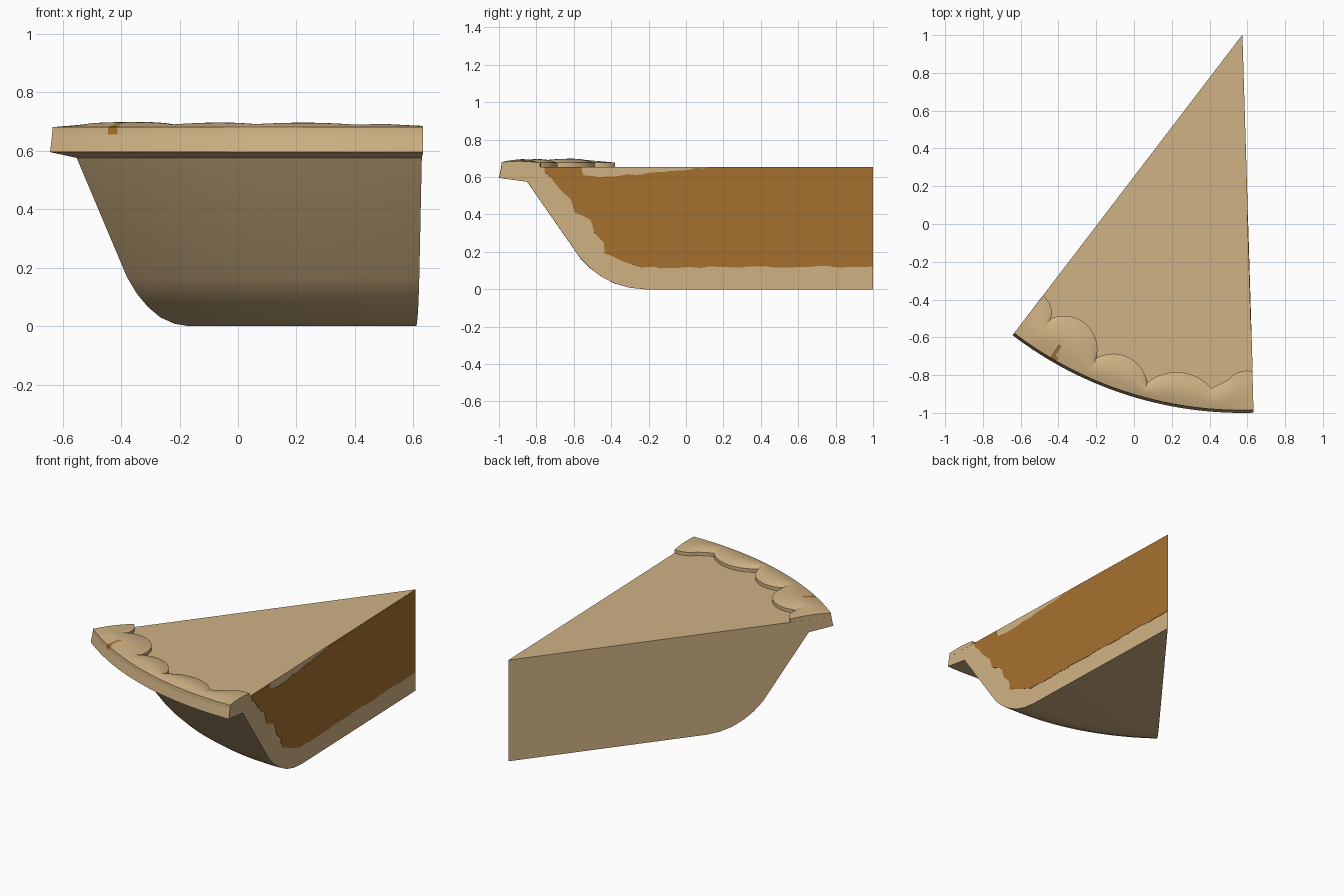
import bpy, bmesh, math, random
from mathutils import Vector

if "Cube" in bpy.data.objects:
    bpy.data.objects.remove(bpy.data.objects["Cube"])

random.seed(4)
APEX = Vector((0.572, 1.0))
TH_L, TH_R = math.radians(-37.4), math.radians(1.75)


def material(name, rgb):
    m = bpy.data.materials.new(name)
    m.diffuse_color = (*rgb, 1)
    m.use_nodes = True
    m.node_tree.nodes["Principled BSDF"].inputs["Base Color"].default_value = m.diffuse_color
    return m


CRUST = material("baked_pastry", (0.63, 0.445, 0.231))
FILL = material("brown_filling", (0.378, 0.162, 0.027))


def polar(r, th, z):
    return (APEX.x + r * math.sin(th), APEX.y - r * math.cos(th), z)


def finish(bm, name, mats, angle=30):
    bmesh.ops.remove_doubles(bm, verts=bm.verts, dist=1e-5)
    bmesh.ops.recalc_face_normals(bm, faces=bm.faces)
    me = bpy.data.meshes.new(name)
    bm.to_mesh(me)
    bm.free()
    for m in mats:
        me.materials.append(m)
    me.shade_smooth()
    me.set_sharp_from_angle(angle=math.radians(angle))
    ob = bpy.data.objects.new(name, me)
    bpy.context.collection.objects.link(ob)
    return ob


# Wedge: dish-shaped profile swept around the tip
profile = [(0, 0), (1.22, 0), (1.30, 0.008), (1.38, 0.030), (1.45, 0.066),
           (1.51, 0.110), (1.565, 0.165), (1.85, 0.575), (2.0, 0.595),
           (1.993, 0.63), (1.988, 0.655), (0, 0.655)]
bm = bmesh.new()
STEPS = 32
rings = []
for i in range(STEPS + 1):
    th = TH_L + (TH_R - TH_L) * i / STEPS
    rings.append([bm.verts.new(polar(r, th, z)) for r, z in profile])
for a, b in zip(rings, rings[1:]):
    for k in range(len(profile) - 1):
        if k == 0:
            bm.faces.new((a[0], a[1], b[1]))
        elif k == len(profile) - 2:
            bm.faces.new((a[k], a[k + 1], b[k]))
        else:
            bm.faces.new((a[k], a[k + 1], b[k + 1], b[k]))
bm.faces.new(rings[0])
bm.faces.new(rings[-1])
finish(bm, "pie_wedge", [CRUST])


# Crimped rim: scalloped inner edge made of arcs, domed towards the middle
def arc(a, b, h, n=18):
    a, b = Vector(a), Vector(b)
    d = b - a
    c = d.length
    nrm = Vector((-d.y, d.x)).normalized()
    if h < 0.002:
        return [a + d * i / n for i in range(n + 1)]
    rad = (c * c / 4 + h * h) / (2 * h)
    centre = (a + b) / 2 + nrm * (h - rad)
    half = math.atan2(c / 2, rad - h)
    return [centre + rad * (nrm * math.cos(t) + d / c * math.sin(t))
            for t in (half * (2 * i / n - 1) for i in range(n + 1))]


def angle_of(p):
    return math.atan2(p.x - APEX.x, APEX.y - p.y)


corners = [(-0.482, -0.38), (-0.44, -0.50), (-0.20, -0.71), (0.07, -0.84),
           (0.41, -0.87), (0.50, -0.825), (0.627, -0.78)]
bulges = [0.02, 0.10, 0.078, 0.07, 0.0, 0.02]
crown = [0.006, 0.016, 0.011, 0.012, 0.010, 0.013, 0.006]
bm = bmesh.new()
cols = []
ACROSS = 12
for k, h in enumerate(bulges):
    pts = arc(corners[k], corners[k + 1], h)
    t0 = TH_L if k == 0 else angle_of(Vector(corners[k]))
    t1 = TH_R if k == 5 else angle_of(Vector(corners[k + 1]))
    for i, p in enumerate(pts):
        if i == 0 and k > 0:
            continue
        s = i / (len(pts) - 1)
        o = Vector(polar(1.986, t0 + (t1 - t0) * s, 0)[:2])
        amp = crown[k] + (crown[k + 1] - crown[k]) * s
        amp += 0.006 * math.sin(math.pi * s) * (h > 0.05)
        col = [bm.verts.new((p.x, p.y, 0.655))]
        for j in range(ACROSS + 1):
            t = j / ACROSS
            q = p.lerp(o, t)
            z = 0.677 + 0.003 * t + amp * math.sin(math.pi * t)
            col.append(bm.verts.new((q.x, q.y, z)))
        col.append(bm.verts.new((*polar(1.988, angle_of(o), 0.655)[:2], 0.655)))
        cols.append(col)
for a, b in zip(cols, cols[1:]):
    for j in range(len(a) - 1):
        bm.faces.new((a[j], a[j + 1], b[j + 1], b[j]))
bm.faces.new(cols[0])
bm.faces.new(cols[-1])
# Small filling spill on the rim
s0, s1 = Vector((-0.395, -0.645)), Vector((-0.43, -0.715))
for f in bm.faces:
    c = f.calc_center_median().xy
    t = max(0, min(1, (c - s0).dot(s1 - s0) / (s1 - s0).length_squared))
    if (c - s0.lerp(s1, t)).length < 0.015 and len(f.verts) == 4:
        f.material_index = 1
finish(bm, "crimped_rim", [CRUST, FILL])

# Filling: thin ragged plate on the right cut face, points given as (y, z)
outline = [(0.998, 0.122), (-0.24, 0.115), (-0.36, 0.16), (-0.435, 0.19),
           (-0.44, 0.25), (-0.49, 0.30), (-0.51, 0.37), (-0.595, 0.41),
           (-0.615, 0.48), (-0.68, 0.54), (-0.72, 0.595), (-0.75, 0.62),
           (-0.76, 0.653), (-0.56, 0.653), (-0.55, 0.610), (-0.46, 0.600),
           (-0.2, 0.622), (0.02, 0.640), (0.13, 0.653), (0.998, 0.653)]
ragged = []
for (y0, z0), (y1, z1) in zip(outline, outline[1:]):
    n = max(1, int(math.hypot(y1 - y0, z1 - z0) / 0.035))
    straight = z0 > 0.65 and z1 > 0.65
    for i in range(n):
        t = i / n
        jit = 0 if straight or i == 0 else random.uniform(-0.005, 0.005)
        ragged.append((y0 + (y1 - y0) * t, z0 + (z1 - z0) * t + jit))
ragged.append(outline[-1])
bm = bmesh.new()
layers = []
for off in (-0.001, 0.002):
    layer = []
    for y, z in ragged:
        p = polar((1 - y) / math.cos(TH_R), TH_R, z)
        layer.append(bm.verts.new((p[0] + off * math.cos(TH_R),
                                   p[1] + off * math.sin(TH_R), z)))
    layers.append(layer)
lo, hi = layers
bm.faces.new(hi)
bm.faces.new(lo[::-1])
for i in range(len(lo)):
    j = (i + 1) % len(lo)
    bm.faces.new((lo[i], lo[j], hi[j], hi[i]))
finish(bm, "cut_filling", [FILL])
